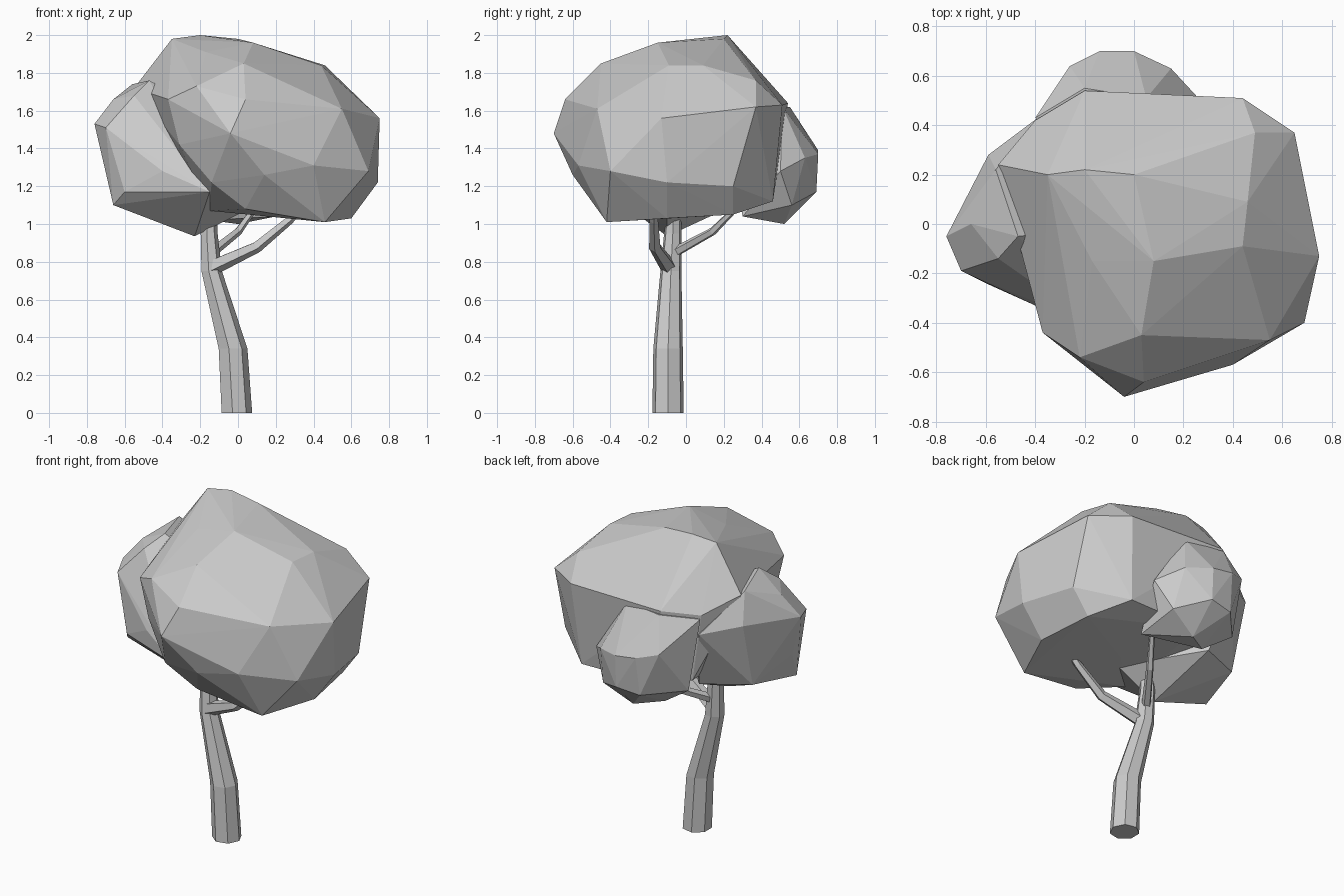
import bpy, bmesh, math
from mathutils import Vector


def make_object(name, bm):
    bmesh.ops.recalc_face_normals(bm, faces=bm.faces)
    mesh = bpy.data.meshes.new(name)
    bm.to_mesh(mesh)
    bm.free()
    ob = bpy.data.objects.new(name, mesh)
    bpy.context.collection.objects.link(ob)
    return ob


def tube(name, path, sides, flat=False):
    """Faceted limb through (x, y, z, radius) stations."""
    bm = bmesh.new()
    pts = [Vector(p[:3]) for p in path]
    rings = []
    for i, p in enumerate(pts):
        d = (pts[min(i + 1, len(pts) - 1)] - pts[max(i - 1, 0)]).normalized()
        if flat:
            d = Vector((0, 0, 1))
        u = Vector((0, 1, 0)).cross(d).normalized()
        v = d.cross(u)
        ring = []
        for k in range(sides):
            a = 2 * math.pi * k / sides
            ring.append(bm.verts.new(p + (u * math.cos(a) + v * math.sin(a)) * path[i][3]))
        rings.append(ring)
    for r0, r1 in zip(rings, rings[1:]):
        for k in range(sides):
            j = (k + 1) % sides
            bm.faces.new((r0[k], r0[j], r1[j], r1[k]))
    bm.faces.new(rings[0][::-1])
    bm.faces.new(rings[-1])
    return make_object(name, bm)


def lobe(name, points):
    """Faceted leaf mass wrapped around a handful of points."""
    bm = bmesh.new()
    for p in points:
        bm.verts.new(p)
    bmesh.ops.convex_hull(bm, input=bm.verts)
    loose = [v for v in bm.verts if not v.link_faces]
    bmesh.ops.delete(bm, geom=loose, context='VERTS')
    return make_object(name, bm)


# Trunk and branches
tube("trunk", [(-0.01, -0.095, 0, .085), (-0.03, -0.095, .34, .08),
               (-0.142, -0.08, .75, .057), (-0.155, -0.07, .95, .047),
               (-0.15, -0.06, 1.2, .035)], 7, True)
tube("right_branch", [(-0.14, -0.09, .77, .045), (0.1, -0.165, .88, .032),
                      (0.27, -0.17, 1.02, .024), (0.34, -0.17, 1.09, .02)], 5)
tube("back_branch", [(-0.14, -0.06, .85, .028), (0.0, 0.14, .96, .022),
                     (0.1, 0.28, 1.1, .015)], 5)

# Main leaf mass, from crown down to underside
canopy = lobe("canopy", [
    (-0.2, 0.22, 2.0), (-0.35, 0.2, 1.98), (0.0, 0.2, 1.98), (0.08, -0.15, 1.96),
    (-0.17, -0.15, 1.91), (0.44, -0.09, 1.84), (0.46, 0.09, 1.84), (0.49, 0.37, 1.76),
    (0.03, -0.45, 1.85), (-0.22, -0.54, 1.73), (0.04, -0.64, 1.66), (0.44, 0.51, 1.63),
    (0.65, 0.37, 1.62), (0.75, -0.13, 1.56), (0.55, -0.47, 1.61), (-0.04, -0.70, 1.48),
    (-0.37, -0.44, 1.66), (-0.31, -0.44, 1.42), (0.40, -0.57, 1.31), (0.69, -0.40, 1.28),
    (0.74, -0.1, 1.22), (0.66, 0.25, 1.2), (0.14, -0.6, 1.26), (-0.14, -0.52, 1.22),
    (0.04, -0.46, 1.08), (0.46, -0.42, 1.01), (0.60, -0.1, 1.03), (0.55, 0.25, 1.05),
    (0.1, 0.0, 1.06), (-0.15, -0.25, 1.07), (0.4, 0.46, 1.12), (-0.1, 0.45, 1.12),
    (0.03, 0.5, 1.66), (-0.2, 0.54, 1.64), (-0.4, 0.42, 1.62), (-0.55, 0.24, 1.72),
    (-0.34, 0.42, 1.2)])

# Lower left lobe
left = lobe("left_lobe", [
    (-0.76, -0.05, 1.53), (-0.70, -0.19, 1.51), (-0.66, 0.0, 1.66), (-0.47, -0.05, 1.76),
    (-0.55, -0.14, 1.68), (-0.59, 0.28, 1.55), (-0.56, 0.22, 1.74), (-0.70, -0.05, 1.28),
    (-0.66, -0.15, 1.10), (-0.60, -0.24, 1.17), (-0.4, -0.33, 1.28), (-0.15, -0.42, 1.17),
    (-0.23, -0.1, 0.935), (-0.58, 0.17, 1.14), (0.04, -0.1, 1.07), (-0.3, 0.3, 1.12),
    (-0.39, 0.43, 1.5), (0.0, 0.0, 1.5)])

# Rear lobe
rear = lobe("rear_lobe", [
    (-0.14, 0.70, 1.39), (0.0, 0.70, 1.37), (0.0, 0.69, 1.17), (-0.15, 0.67, 1.15),
    (-0.26, 0.64, 1.42), (-0.4, 0.43, 1.6), (-0.34, 0.46, 1.15), (0.15, 0.63, 1.35),
    (0.27, 0.5, 1.28), (0.18, 0.56, 1.1), (0.0, 0.52, 1.0), (-0.15, 0.42, 1.02),
    (0.2, 0.3, 1.04), (-0.2, 0.55, 1.62), (0.05, 0.51, 1.62), (-0.1, 0.2, 1.5)])

# Fuse the lobes into one leaf mass
for part in (left, rear):
    mod = canopy.modifiers.new("fuse", 'BOOLEAN')
    mod.operation = 'UNION'
    mod.solver = 'EXACT'
    mod.object = part
bpy.context.view_layer.objects.active = canopy
for mod in list(canopy.modifiers):
    bpy.ops.object.modifier_apply(modifier=mod.name)
for part in (left, rear):
    bpy.data.objects.remove(part)
